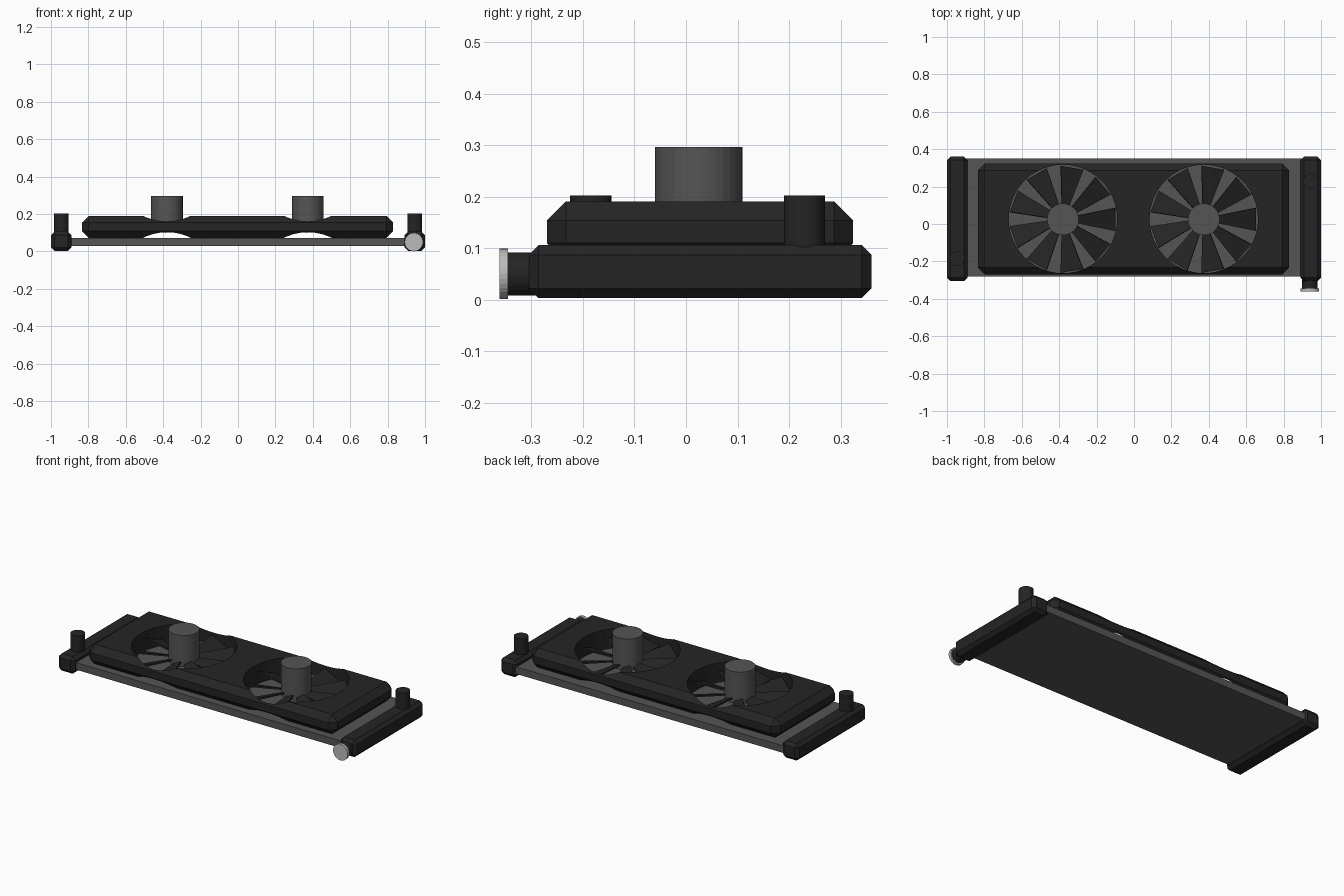
import bpy
import math
from mathutils import Matrix, Vector

if "Cube" in bpy.data.objects:
    bpy.data.objects.remove(bpy.data.objects["Cube"], do_unlink=True)


def material(name, value):
    mat = bpy.data.materials.new(name)
    mat.use_nodes = True
    colour = (value, value, value, 1)
    mat.diffuse_color = colour
    mat.node_tree.nodes["Principled BSDF"].inputs["Base Color"].default_value = colour
    return mat


BLACK = material("black plastic", 0.018)
GREY = material("dark grey metal", 0.09)
SILVER = material("light grey metal", 0.5)


def box(name, low, high, mat, chamfer=0):
    low, high = Vector(low), Vector(high)
    bpy.ops.mesh.primitive_cube_add(size=1, location=(low + high) / 2)
    ob = bpy.context.object
    ob.name = name
    ob.data.transform(Matrix.Diagonal((*(high - low), 1)))
    ob.data.materials.append(mat)
    if chamfer:
        bevel = ob.modifiers.new("chamfer", "BEVEL")
        bevel.width = chamfer
        bevel.segments = 1
    return ob


def cylinder(name, start, end, radius, mat, sides=32):
    start, end = Vector(start), Vector(end)
    axis = end - start
    bpy.ops.mesh.primitive_cylinder_add(vertices=sides, radius=radius, depth=axis.length,
                                        location=(start + end) / 2)
    ob = bpy.context.object
    ob.name = name
    ob.rotation_euler = axis.to_track_quat("Z", "Y").to_euler()
    ob.data.materials.append(mat)
    return ob


def fan_blade(name, centre, angle, mat):
    # Tapered, pitched plate pointing away from the hub
    ob = box(name, (-0.5, -0.5, -0.5), (0.5, 0.5, 0.5), mat)
    for v in ob.data.vertices:
        tip = v.co.x > 0
        across = v.co.y * (0.13 if tip else 0.04)
        v.co = ((0.28 if tip else 0.07), across, v.co.z * 0.008)
    pitch = Matrix.Rotation(math.radians(20), 4, "X")
    ob.matrix_world = (Matrix.Translation(centre) @ Matrix.Rotation(angle, 4, "Z") @ pitch)
    return ob


# Radiator core and the two end tanks
box("radiator_core", (-0.9, -0.28, 0.03), (0.9, 0.35, 0.073), GREY)
for name, x, peg_y in (("right", -0.945, -0.185), ("left", 0.945, 0.23)):
    box(name + "_tank", (x - 0.055, -0.305, 0.003), (x + 0.055, 0.36, 0.106), BLACK, 0.019)
    cylinder(name + "_hose_pipe", (x, peg_y, 0.08), (x, peg_y, 0.202), 0.04, BLACK)

# Filler neck and cap
cylinder("filler_neck", (0.94, -0.29, 0.05), (0.94, -0.35, 0.05), 0.042, BLACK)
cylinder("filler_cap", (0.94, -0.345, 0.05), (0.94, -0.362, 0.05), 0.049, SILVER)

# Shroud with two round openings, and a fan in each
shroud = box("fan_shroud", (-0.835, -0.27, 0.073), (0.83, 0.324, 0.191), BLACK, 0.037)
for side, x in (("right", -0.38), ("left", 0.373)):
    cutter = cylinder(side + "_opening_cutter", (x, 0.027, 0), (x, 0.027, 0.3), 0.29, BLACK, 48)
    cutter.hide_render = True
    cutter.hide_set(True)
    cutter.display_type = "WIRE"
    cut = shroud.modifiers.new(side + " opening", "BOOLEAN")
    cut.object = cutter
    cut.operation = "DIFFERENCE"
    cut.solver = "EXACT"
    cylinder(side + "_fan_hub", (x, 0.025, 0.105), (x, 0.025, 0.296), 0.085, GREY)
    for i in range(9):
        fan_blade(f"{side}_fan_blade_{i + 1}", (x, 0.025, 0.125), i * math.tau / 9, BLACK)
